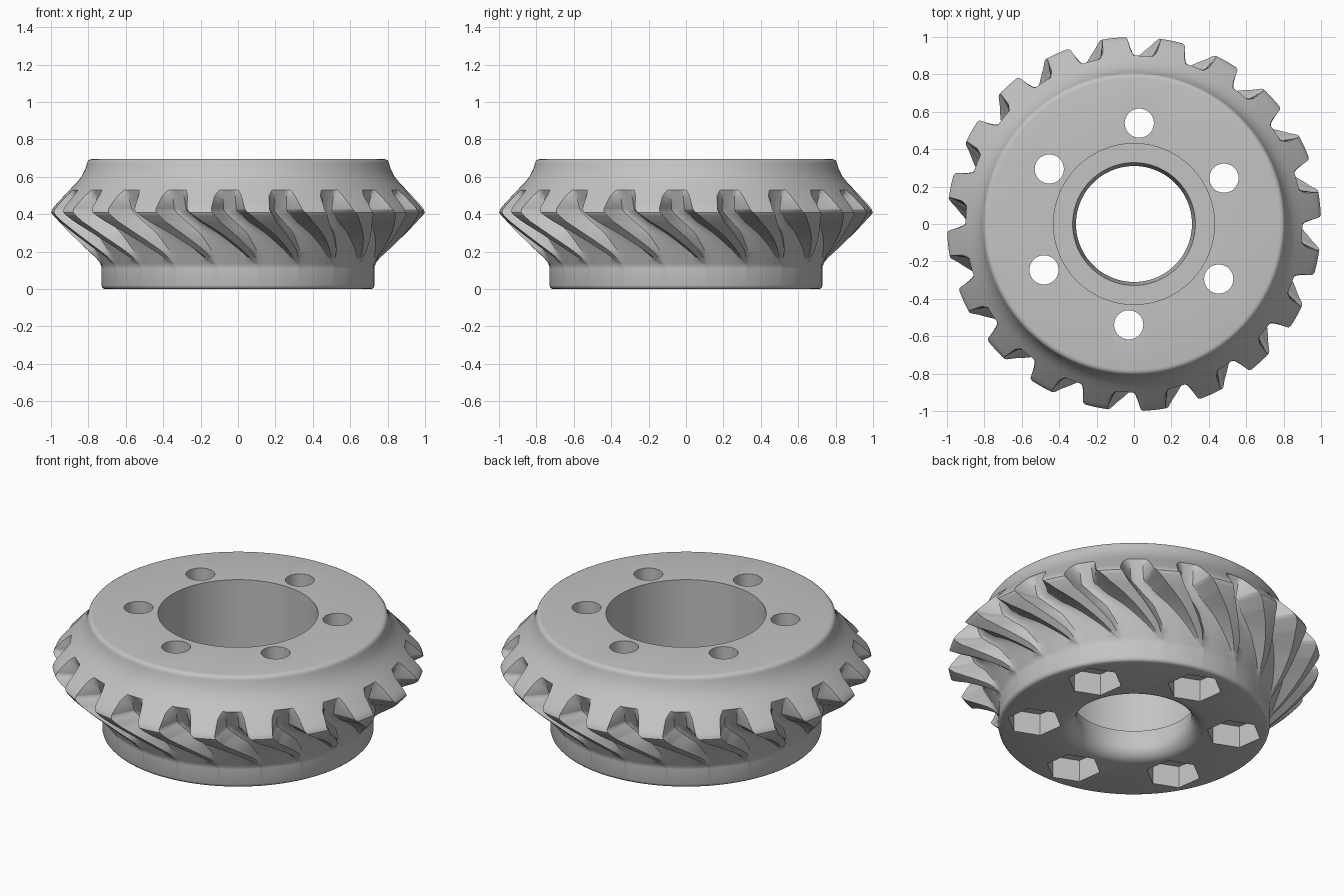
import bpy
import bmesh
from math import pi, sin, cos, radians

if "Cube" in bpy.data.objects:
    bpy.data.objects.remove(bpy.data.objects["Cube"], do_unlink=True)

TEETH = 20
PITCH = 2 * pi / TEETH

steel = bpy.data.materials.new("light_grey_metal")
steel.use_nodes = True
grey = (0.55, 0.55, 0.55, 1)
steel.diffuse_color = grey
steel.node_tree.nodes["Principled BSDF"].inputs["Base Color"].default_value = grey


def interp(points, x):
    """Piecewise linear lookup in a sorted list of (x, value)."""
    if x <= points[0][0]:
        return points[0][1]
    for (x0, v0), (x1, v1) in zip(points, points[1:]):
        if x <= x1:
            return v0 + (v1 - v0) * (x - x0) / (x1 - x0)
    return points[-1][1]


# Outer blank, as (height, radius)
blank = [(0, 0.712), (0.003, 0.72), (0.01, 0.727), (0.02, 0.73), (0.11, 0.73),
         (0.135, 0.737), (0.17, 0.765), (0.36, 0.962), (0.38, 0.98), (0.395, 0.993),
         (0.41, 1.0), (0.425, 0.994), (0.44, 0.984), (0.46, 0.966), (0.53, 0.9),
         (0.565, 0.866), (0.6, 0.838), (0.64, 0.817), (0.67, 0.808), (0.68, 0.805),
         (0.688, 0.799), (0.693, 0.79), (0.695, 0.779)]
# Slot floor radius by height
floor = [(0.12, 0.73), (0.53, 0.9)]
# Angles by height: tooth land edges, and the slot floor edges to its right
land_left = [(0.12, 0.15), (0.2, 0.04), (0.3, -0.105), (0.36, -0.2),
             (0.42, -0.275), (0.5, -0.295), (0.53, -0.312)]
land_right = [(0.12, 0.156), (0.2, 0.095), (0.3, -0.03), (0.36, -0.1),
              (0.42, -0.145), (0.5, -0.135), (0.53, -0.11)]
floor_left = [(0.12, 0.165), (0.2, 0.135), (0.3, 0.06), (0.36, -0.02),
              (0.42, -0.09), (0.53, -0.09)]
floor_right = [(0.12, 0.455), (0.2, 0.34), (0.3, 0.18), (0.36, 0.07),
               (0.42, -0.01), (0.53, -0.02)]
LAND = 6

heights = {z for z, r in blank} | {0.12 + 0.41 * i / 24 for i in range(25)}
rows = [(interp(blank, z), z, True) for z in sorted(heights)]
# Counterbore from the top, lip, then the flared lower mouth
rows += [(0.43, 0.695, False), (0.43, 0.17, False), (0.328, 0.17, False), (0.31, 0.08, False)]
for i in range(1, 9):
    a = pi / 2 * i / 8
    rows.append((0.39 - 0.08 * cos(a), 0.08 - 0.08 * sin(a), False))


def ring(r, z, toothed):
    """One closed loop of points around the gear."""
    h = z if toothed else 0.53
    depth = max(0, r - interp(floor, z)) if toothed and 0.12 <= z <= 0.53 else 0
    right, base0 = interp(land_right, h), interp(floor_left, h)
    base1, left = interp(floor_right, h), interp(land_left, h) + PITCH
    # Flank, rounded floor, flank, then the next land
    section = [(right, 0), ((right + base0) / 2, 0.6), (base0, 0.95)]
    section += [(base0 + (base1 - base0) * k / 4, 1) for k in range(1, 4)]
    section += [(base1, 0.95), ((base1 + left) / 2, 0.6)]
    section += [(left + (right + PITCH - left) * k / LAND, 0) for k in range(LAND)]
    loop = []
    for t in range(TEETH):
        for angle, share in section:
            a = -pi / 2 + angle + t * PITCH
            radius = r - depth * share
            loop.append((radius * cos(a), radius * sin(a), z))
    return loop


# Gear body
bm = bmesh.new()
loops = [[bm.verts.new(p) for p in ring(*row)] for row in rows]
for j, low in enumerate(loops):
    high = loops[(j + 1) % len(loops)]
    for i in range(len(low)):
        k = (i + 1) % len(low)
        bm.faces.new((low[i], low[k], high[k], high[i]))
bmesh.ops.recalc_face_normals(bm, faces=bm.faces)
mesh = bpy.data.meshes.new("bevel_gear")
bm.to_mesh(mesh)
bm.free()
mesh.materials.append(steel)
gear = bpy.data.objects.new("bevel_gear", mesh)
bpy.context.collection.objects.link(gear)
bpy.context.view_layer.objects.active = gear


def cut(sides, radius, z0, z1, turn):
    """Cut six prisms, spaced round the bolt circle, out of the gear."""
    made = bmesh.new()
    for n in range(6):
        a = radians(87 + 60 * n)
        cx, cy = 0.54 * cos(a), 0.54 * sin(a)
        base = []
        for k in range(sides):
            b = radians(turn) + 2 * pi * k / sides
            base.append((cx + radius * cos(b), cy + radius * sin(b)))
        bottom = [made.verts.new((x, y, z0)) for x, y in base]
        top = [made.verts.new((x, y, z1)) for x, y in base]
        made.faces.new(bottom[::-1])
        made.faces.new(top)
        for k in range(sides):
            m = (k + 1) % sides
            made.faces.new((bottom[k], bottom[m], top[m], top[k]))
    data = bpy.data.meshes.new("hole_cutter")
    made.to_mesh(data)
    made.free()
    data.materials.append(steel)
    cutter = bpy.data.objects.new("hole_cutter", data)
    cutter.hide_render = True
    bpy.context.collection.objects.link(cutter)
    mod = gear.modifiers.new("holes", 'BOOLEAN')
    mod.operation = 'DIFFERENCE'
    mod.solver = 'EXACT'
    mod.object = cutter
    bpy.ops.object.modifier_apply(modifier=mod.name)
    bpy.data.objects.remove(cutter, do_unlink=True)


# Bolt holes, then hexagonal nut pockets underneath
for ob in bpy.context.selected_objects:
    ob.select_set(False)
gear.select_set(True)
cut(40, 0.078, -0.1, 0.8, 0)
cut(6, 0.148, -0.1, 0.13, 98)

bpy.ops.object.shade_smooth_by_angle(angle=radians(30))
